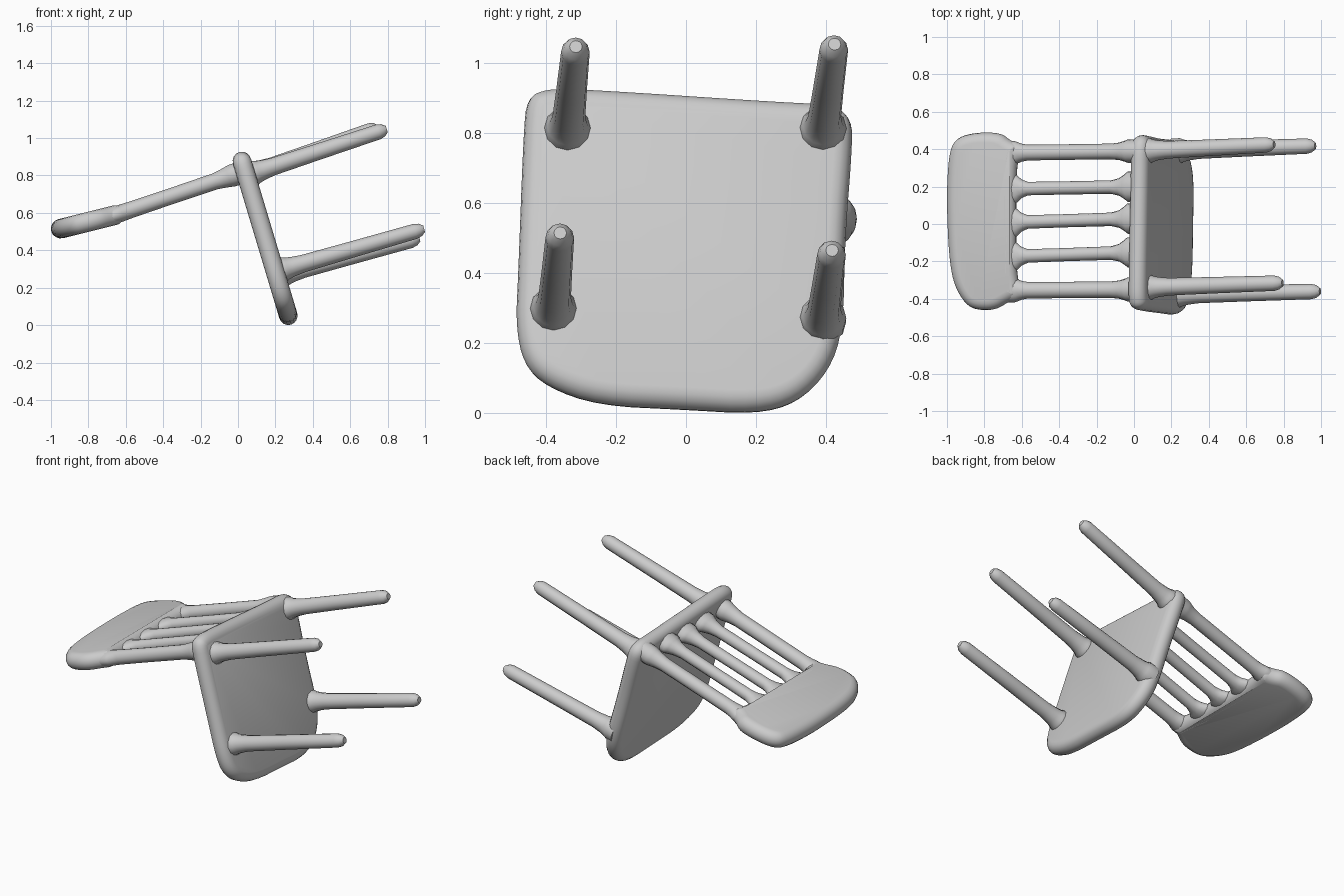
import bpy, bmesh, math
from mathutils import Vector

cube = bpy.data.objects.get("Cube")
if cube:
    bpy.data.objects.remove(cube, do_unlink=True)

GREY = (0.6, 0.6, 0.6, 1.0)
mat = bpy.data.materials.new("plain grey")
mat.use_nodes = True
mat.diffuse_color = GREY
mat.node_tree.nodes["Principled BSDF"].inputs["Base Color"].default_value = GREY


def finish(name, bm, angle):
    bmesh.ops.recalc_face_normals(bm, faces=bm.faces)
    mesh = bpy.data.meshes.new(name)
    bm.to_mesh(mesh)
    bm.free()
    mesh.materials.append(mat)
    obj = bpy.data.objects.new(name, mesh)
    bpy.context.collection.objects.link(obj)
    bpy.ops.object.select_all(action='DESELECT')
    obj.select_set(True)
    bpy.context.view_layer.objects.active = obj
    bpy.ops.object.shade_smooth_by_angle(angle=math.radians(angle))


def skin(bm, rings):
    """Join rings of vertices into a closed skin with capped ends."""
    n = len(rings[0])
    for lo, hi in zip(rings, rings[1:]):
        for i in range(n):
            j = (i + 1) % n
            bm.faces.new((lo[i], lo[j], hi[j], hi[i]))
    bm.faces.new(rings[0])
    bm.faces.new(rings[-1])


def round_off(pts, steps=2):
    """Corner cutting on a closed outline."""
    for _ in range(steps):
        new = []
        for a, b in zip(pts, pts[1:] + pts[:1]):
            a, b = Vector(a), Vector(b)
            new += [a.lerp(b, 0.25), a.lerp(b, 0.75)]
        pts = new
    return pts


def slab(name, outline, place, normal, thick):
    """Round-edged board: rings of the outline pulled in towards both faces."""
    bm = bmesh.new()
    pts = round_off(outline)
    n = len(pts)
    area = sum(pts[i].cross(pts[(i + 1) % n]) for i in range(n))
    side = 1 if area > 0 else -1
    inward = []
    for i in range(n):
        t = (pts[(i + 1) % n] - pts[i - 1]).normalized()
        inward.append(Vector((-t.y, t.x)) * side)
    rings = []
    r = thick / 2
    for k in range(9):
        a = math.pi * (k / 8 - 0.5)
        pull, lift = r * (1 - math.cos(a)), r * math.sin(a)
        rings.append([bm.verts.new(place(*(p + d * pull)) + normal * lift)
                      for p, d in zip(pts, inward)])
    skin(bm, rings)
    finish(name, bm, 40)


def rod(name, start, end, profile, sides=12):
    """Oval bar; profile holds (distance fraction, half height, half width)."""
    start, end = Vector(start), Vector(end)
    axis = end - start
    u = axis.cross(Vector((0, 1, 0))).normalized()
    v = axis.normalized().cross(u)
    bm = bmesh.new()
    rings = []
    for f, high, wide in profile:
        c = start + axis * f
        rings.append([bm.verts.new(c + u * math.cos(a) * high + v * math.sin(a) * wide)
                      for a in (2 * math.pi * i / sides for i in range(sides))])
    skin(bm, rings)
    finish(name, bm, 50)


# Tilted planes that hold the seat, the spindles and the top panel
def on_seat(y, z):
    return Vector((0.02 + (0.88 - z) * 0.30, y, z))


def on_back(x, y):
    return Vector((x, y, 0.81 + 0.338 * x))


def on_panel(x, y):
    return Vector((x, y, 0.59 + 0.25 * (x + 0.65)))


seat_normal = Vector((1, 0, 0.30)).normalized()
panel_normal = Vector((-0.25, 0, 1)).normalized()

# Seat board
seat_outline = [
    (-0.30, 0.925), (-0.40, 0.925), (-0.455, 0.90), (-0.465, 0.80), (-0.48, 0.40),
    (-0.487, 0.25), (-0.465, 0.14), (-0.40, 0.075), (-0.25, 0.022), (0.0, 0.01),
    (0.20, -0.002), (0.32, 0.03), (0.41, 0.12), (0.45, 0.24), (0.455, 0.50),
    (0.475, 0.75), (0.475, 0.84), (0.42, 0.882), (0.30, 0.885)]
slab("seat", seat_outline, on_seat, seat_normal, 0.10)

# Backrest top panel
panel_outline = [
    (-0.63, 0.0), (-0.63, 0.30), (-0.60, 0.42), (-0.66, 0.445), (-0.71, 0.487),
    (-0.84, 0.49), (-0.94, 0.465), (-0.985, 0.40), (-1.0, 0.20), (-0.997, 0.0),
    (-0.985, -0.20), (-0.96, -0.33), (-0.90, -0.43), (-0.84, -0.46), (-0.74, -0.46),
    (-0.66, -0.41), (-0.60, -0.39), (-0.63, -0.25)]
slab("backrest_panel", panel_outline, on_panel, panel_normal, 0.105)

# Backrest rails and spindles: far y, near y, radius, sideways flare at the ends
bars = [("left_rail", 0.38, 0.39, 0.042, 0.02), ("left_spindle", 0.187, 0.20, 0.036, 0.045),
        ("middle_spindle", 0.007, 0.03, 0.036, 0.045),
        ("right_spindle", -0.175, -0.15, 0.036, 0.045),
        ("right_rail", -0.355, -0.35, 0.044, 0.02)]
for name, y_far, y_near, r, flare in bars:
    steps = [(0, 0.018, 1), (0.10, 0.016, 1), (0.125, 0.012, 0.65), (0.16, 0.007, 0.25),
             (0.22, 0, 0), (0.55, -0.001, -0.02), (0.82, 0, 0), (0.865, 0.001, 0.3),
             (0.895, 0.002, 0.75), (0.915, 0.002, 1), (0.97, 0, 1)]
    rod(name, on_back(0.04, y_near), on_back(-0.70, y_far),
        [(f, r + lift, r + flare * part) for f, lift, part in steps])

# Legs: flared root, slight taper, rounded tip
legs = [("back_right_leg", (0.044, -0.34, 0.80), (0.795, -0.315, 1.048)),
        ("back_left_leg", (0.044, 0.39, 0.80), (0.75, 0.425, 1.055)),
        ("front_right_leg", (0.196, -0.38, 0.285), (0.995, -0.36, 0.515)),
        ("front_left_leg", (0.202, 0.39, 0.26), (0.97, 0.418, 0.465))]
leg_radii = [(0, 0.068), (0.06, 0.067), (0.085, 0.059), (0.12, 0.053), (0.19, 0.047),
             (0.5, 0.044), (0.94, 0.041), (0.975, 0.034), (1, 0.018)]
for name, root, tip in legs:
    rod(name, root, tip, [(f, r, r) for f, r in leg_radii])
